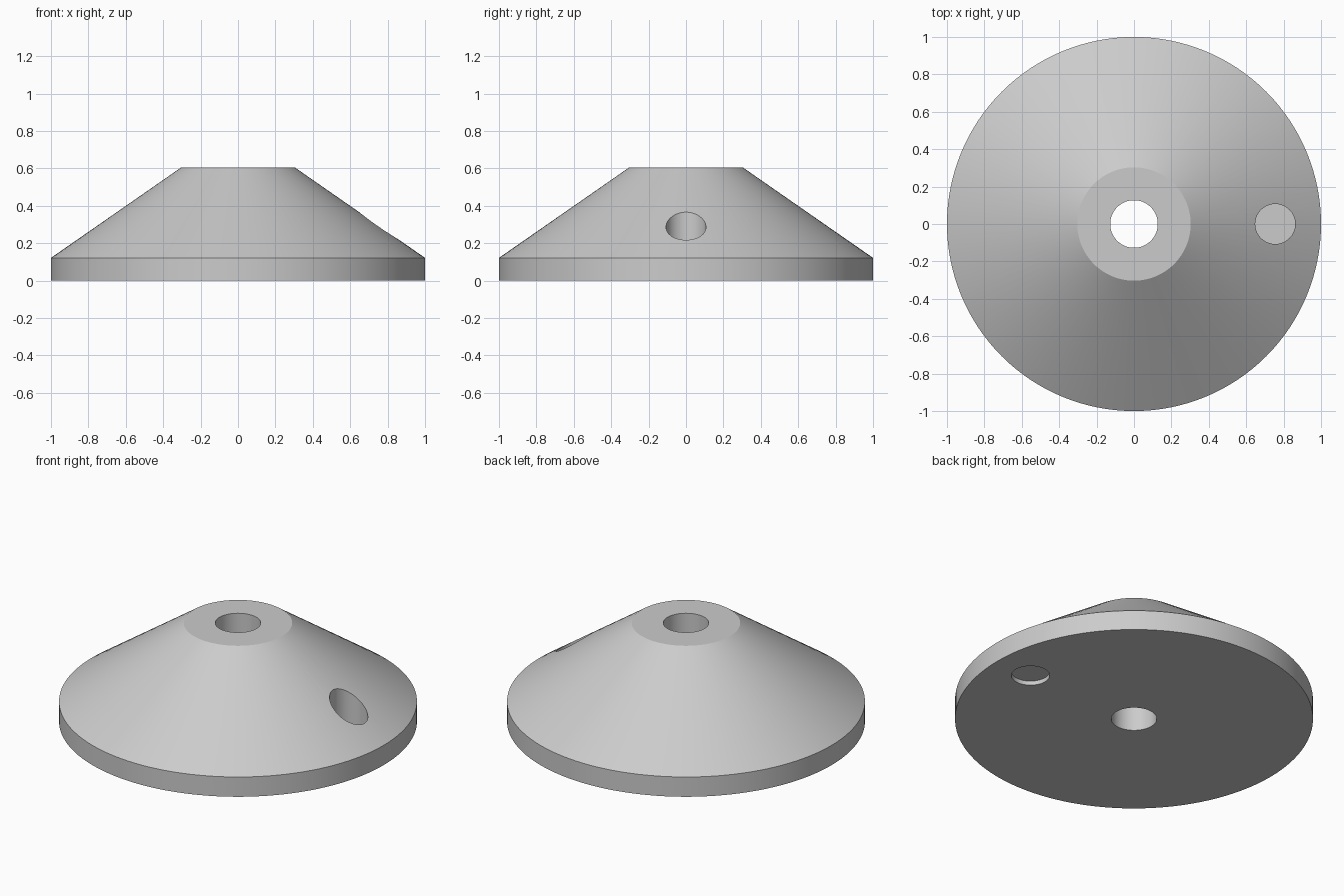
import bpy
import bmesh
import math
from mathutils import Matrix, Vector

cube = bpy.data.objects.get("Cube")
if cube:
    bpy.data.objects.remove(cube, do_unlink=True)

SEGMENTS = 128
HOLE_X, HOLE_R = 0.755, 0.107

grey = bpy.data.materials.new("plain grey")
grey.use_nodes = True
colour = (0.6, 0.6, 0.6, 1)
grey.diffuse_color = colour
grey.node_tree.nodes["Principled BSDF"].inputs["Base Color"].default_value = colour


def make_object(name, bm):
    bmesh.ops.recalc_face_normals(bm, faces=bm.faces)
    mesh = bpy.data.meshes.new(name)
    bm.to_mesh(mesh)
    bm.free()
    mesh.materials.append(grey)
    obj = bpy.data.objects.new(name, mesh)
    bpy.context.collection.objects.link(obj)
    return obj


def lathe(name, profile):
    """Revolve a closed (radius, height) profile about z."""
    bm = bmesh.new()
    verts = [bm.verts.new((r, 0, z)) for r, z in profile]
    edges = [bm.edges.new((v, verts[i - 1])) for i, v in enumerate(verts)]
    bmesh.ops.spin(bm, geom=verts + edges, cent=(0, 0, 0), axis=(0, 0, 1),
                   angle=math.tau, steps=SEGMENTS)
    bmesh.ops.remove_doubles(bm, verts=bm.verts, dist=1e-4)
    return make_object(name, bm)


def hole_cutter(name, z0, z1):
    bm = bmesh.new()
    bmesh.ops.create_cone(bm, cap_ends=True, segments=64, radius1=HOLE_R,
                          radius2=HOLE_R, depth=z1 - z0,
                          matrix=Matrix.Translation(Vector((HOLE_X, 0, (z0 + z1) / 2))))
    obj = make_object(name, bm)
    obj.hide_render = True
    return obj


# Conical body with a rim and a central bore
body = lathe("conical_base", [(0.127, 0), (1, 0), (1, 0.122), (0.303, 0.606), (0.127, 0.606)])
bpy.ops.object.select_all(action="DESELECT")
bpy.context.view_layer.objects.active = body
body.select_set(True)

# Side hole from above and shallow recess below, parted by a thin web
for name, z0, z1 in (("upper_hole_cutter", 0.032, 0.8), ("lower_recess_cutter", -0.1, 0.026)):
    cutter = hole_cutter(name, z0, z1)
    mod = body.modifiers.new(name, "BOOLEAN")
    mod.operation = "DIFFERENCE"
    mod.solver = "EXACT"
    mod.object = cutter
    bpy.ops.object.modifier_apply(modifier=mod.name)
    bpy.data.objects.remove(cutter, do_unlink=True)

bpy.ops.object.shade_smooth_by_angle(angle=math.radians(30))
